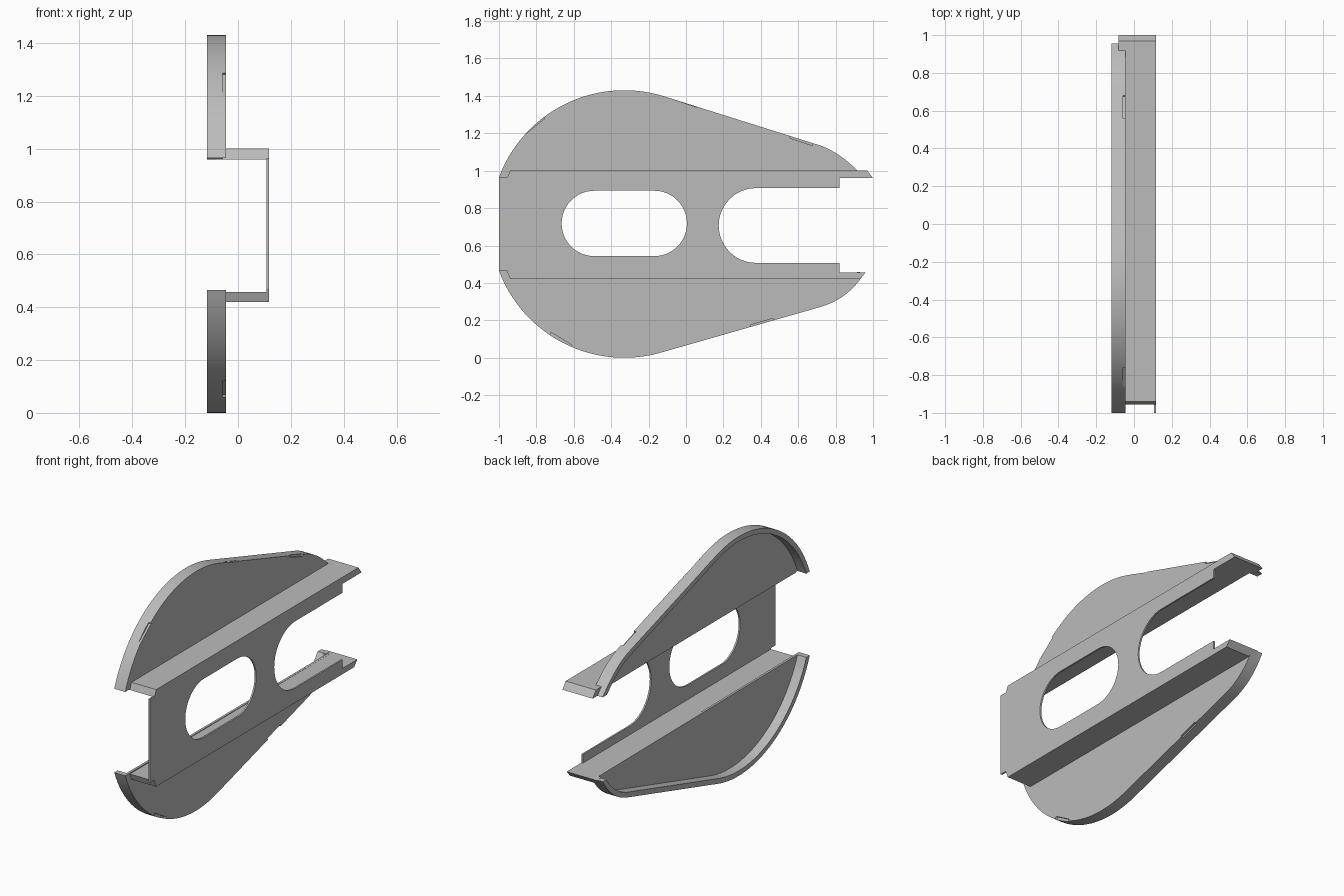
import bpy, bmesh, math
from mathutils import Vector

cube = bpy.data.objects.get("Cube")
if cube:
    bpy.data.objects.remove(cube, do_unlink=True)

grey = bpy.data.materials.new("light grey")
grey.use_nodes = True
tone = (0.5, 0.5, 0.5, 1)
grey.diffuse_color = tone
grey.node_tree.nodes["Principled BSDF"].inputs["Base Color"].default_value = tone

MID = 0.715                      # height of the centre line
OUT, FACE, WEB = -0.118, -0.046, 0.117   # rim edge, plate face, web face


def prism(name, profile, x0, x1):
    """Extrude a (y, z) profile from x0 to x1."""
    bm = bmesh.new()
    face = bm.faces.new([bm.verts.new((x0, y, z)) for y, z in profile])
    new = bmesh.ops.extrude_face_region(bm, geom=[face])["geom"]
    bmesh.ops.translate(bm, vec=(x1 - x0, 0, 0),
                        verts=[v for v in new if isinstance(v, bmesh.types.BMVert)])
    bmesh.ops.recalc_face_normals(bm, faces=bm.faces)
    mesh = bpy.data.meshes.new(name)
    bm.to_mesh(mesh)
    bm.free()
    mesh.materials.append(grey)
    obj = bpy.data.objects.new(name, mesh)
    bpy.context.collection.objects.link(obj)
    return obj


def cut(obj, cutter):
    mod = obj.modifiers.new("cut", "BOOLEAN")
    mod.operation, mod.solver, mod.object = "DIFFERENCE", "EXACT", cutter
    cutter.hide_render = True
    cutter.hide_set(True)


def smooth(obj):
    bpy.ops.object.select_all(action="DESELECT")
    obj.select_set(True)
    bpy.context.view_layer.objects.active = obj
    bpy.ops.object.shade_smooth_by_angle(angle=math.radians(25))


def arc(y, z, r, a0, a1, n=24):
    return [(y + r * math.cos(math.radians(a0 + (a1 - a0) * i / n)),
             z + r * math.sin(math.radians(a0 + (a1 - a0) * i / n))) for i in range(n + 1)]


def outline(slope, tail):
    """Half outline above the centre line: big arc, straight edge, rounded tail."""
    a, b, c = map(Vector, tail)
    pts = [Vector(p) for p in arc(-0.33, 0, 0.715, 159.5, 90 - slope, 40)]
    for i in range(17):
        t = i / 16
        pts.append(a * (1 - t) ** 2 + b * 2 * t * (1 - t) + c * t * t)
    return pts


def inset(pts, d):
    res = []
    for i, p in enumerate(pts):
        t = (pts[min(i + 1, len(pts) - 1)] - pts[max(i - 1, 0)]).normalized()
        res.append(p + Vector((t.y, -t.x)) * d)
    return res


def lobe(name, side, slope, tail, notches):
    """Thin plate with a raised rim, open towards the channel."""
    place = lambda pts: [(p[0], MID + side * p[1]) for p in pts]
    pts = outline(slope, tail)
    obj = prism(name, place(pts), OUT, FACE)
    inner = inset(pts, 0.03)
    inner = [(inner[0].x, 0.1)] + inner + [(inner[-1].x, 0.1)]
    cut(obj, prism(name + "_recess_cutter", place(inner), OUT - 0.05, -0.06))
    # shallow clip notches along the edge
    for i, (y0, h0, y1, h1) in enumerate(notches):
        a, b = Vector((y0, h0)), Vector((y1, h1))
        t = (b - a).normalized()
        up = Vector((-t.y, t.x)) * 0.06
        cut(obj, prism(f"{name}_notch_cutter_{i}", place([a, b, b + up, a + up]),
                       -0.059, FACE + 0.02))
    smooth(obj)


lobe("upper_side_plate", 1, 17.5, ((0.72, 0.419), (0.84, 0.375), (0.955, 0.245)),
     [(-0.86, 0.48, -0.755, 0.565), (-0.06, 0.664, 0.06, 0.624), (0.555, 0.46, 0.675, 0.42)])
lobe("lower_side_plate", -1, 16, ((0.72, 0.443), (0.87, 0.4), (0.955, 0.26)),
     [(-0.72, 0.58, -0.61, 0.647), (0.345, 0.54, 0.465, 0.505)])

# web of the channel with an open slot at the back
web = prism("channel_web",
            [(-1, 0.465), (-1, 0.965), (-0.955, 0.965), (-0.94, 1), (0.97, 1), (1, 0.96),
             (0.82, 0.96), (0.82, 0.907)] + arc(0.375, 0.707, 0.2, 90, 270)
            + [(0.82, 0.507), (0.82, 0.455), (0.96, 0.455), (0.93, 0.42),
               (-0.94, 0.42), (-0.955, 0.465)], WEB - 0.01, WEB)
# long round-ended window
cut(web, prism("window_cutter", arc(-0.49, 0.718, 0.175, 90, 270)
               + arc(-0.17, 0.718, 0.175, -90, 90), 0, 0.3))
smooth(web)

# flanges joining web and side plates, with short tabs at the back end
flanges = {
    "upper": [(-0.955, 0.96), (-0.94, 1), (0.97, 1), (1, 0.96)],
    "lower": [(-0.955, 0.458), (-0.94, 0.42), (0.93, 0.42), (0.96, 0.455)],
}
for name, p in flanges.items():
    prism(name + "_flange", p, FACE - 0.012, WEB - 0.0005)
    prism(name + "_flange_tab", [(0.915, p[0][1]), (0.915, p[1][1])] + p[2:],
          -0.083, FACE - 0.012)
